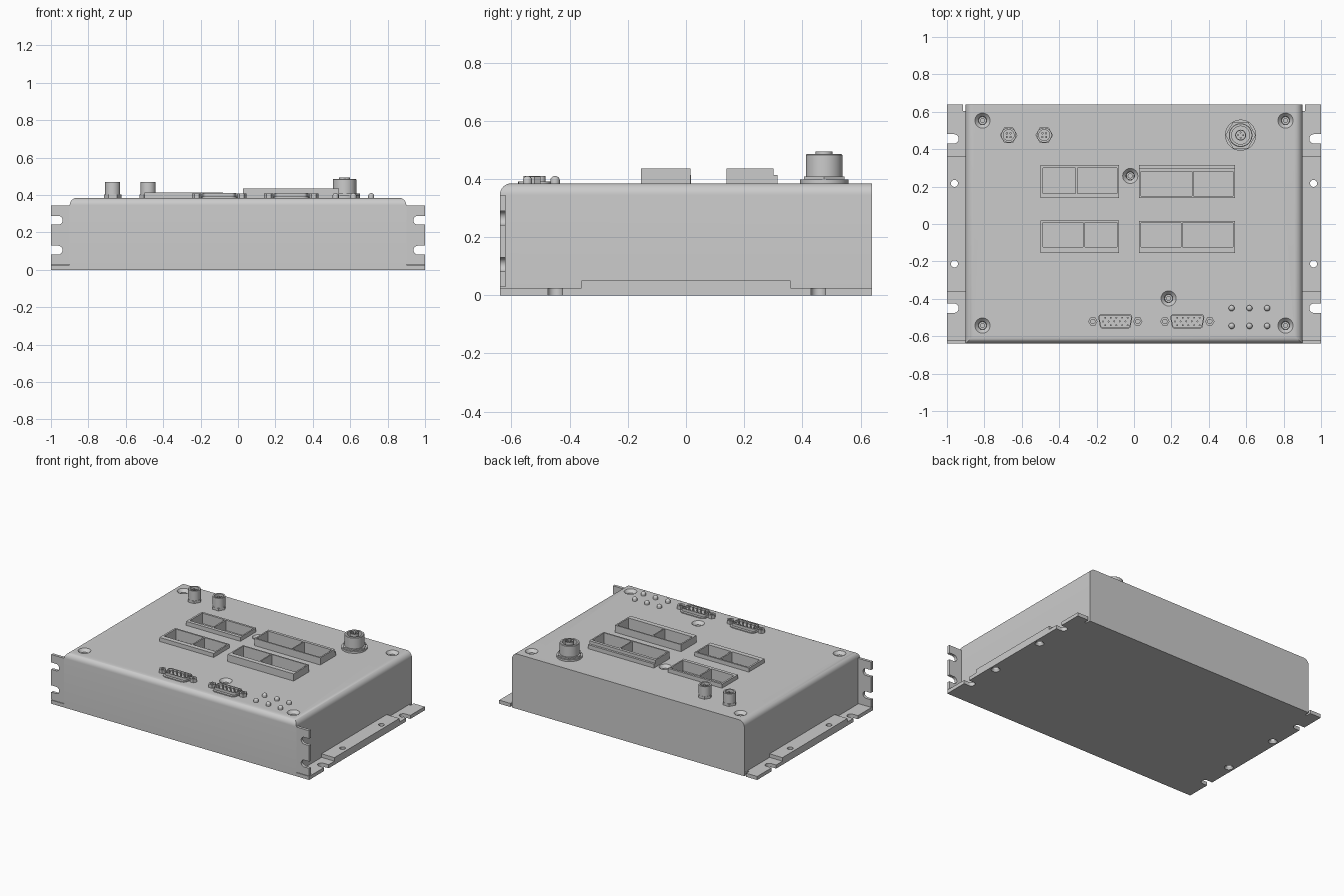
import bpy, bmesh
from math import pi, cos, sin, radians
from mathutils import Matrix, Vector

if "Cube" in bpy.data.objects:
    bpy.data.objects.remove(bpy.data.objects["Cube"])

TOP = 0.385


def finish(name, bm):
    bmesh.ops.recalc_face_normals(bm, faces=bm.faces)
    me = bpy.data.meshes.new(name)
    bm.to_mesh(me)
    bm.free()
    ob = bpy.data.objects.new(name, me)
    bpy.context.collection.objects.link(ob)
    return ob


def prism(name, pts, z0, z1):
    bm = bmesh.new()
    f = bm.faces.new([bm.verts.new((x, y, z0)) for x, y in pts])
    r = bmesh.ops.extrude_face_region(bm, geom=[f])
    bmesh.ops.translate(bm, vec=(0, 0, z1 - z0), verts=[v for v in r["geom"] if isinstance(v, bmesh.types.BMVert)])
    return finish(name, bm)


def box(name, x0, x1, y0, y1, z0, z1):
    return prism(name, [(x0, y0), (x1, y0), (x1, y1), (x0, y1)], z0, z1)


def lathe(name, profile, x, y, n=32):
    bm = bmesh.new()
    vs = [bm.verts.new((r, 0, z)) for r, z in profile]
    es = [bm.edges.new(p) for p in zip(vs, vs[1:])]
    bmesh.ops.spin(bm, geom=vs + es, cent=(0, 0, 0), axis=(0, 0, 1), angle=2 * pi, steps=n)
    bmesh.ops.remove_doubles(bm, verts=bm.verts, dist=1e-5)
    bmesh.ops.translate(bm, vec=(x, y, 0), verts=bm.verts)
    return finish(name, bm)


def cylinder(name, x, y, r, z0, z1, n=32):
    return lathe(name, [(0, z0), (r, z0), (r, z1), (0, z1)], x, y, n)


def slot(s, cy, r, z0, z1):
    # round-ended notch open towards the outer edge on side s
    arc = [(0.962 - r * sin(a), cy + r * cos(a)) for a in [pi * i / 12 for i in range(13)]]
    return prism("slot_cutter", [(s * x, y) for x, y in [(1.1, cy + r)] + arc + [(1.1, cy - r)]], z0, z1)


def cut(ob, cutters):
    bpy.context.view_layer.objects.active = ob
    for c in cutters:
        m = ob.modifiers.new("cut", "BOOLEAN")
        m.operation, m.solver, m.object = "DIFFERENCE", "EXACT", c
        bpy.ops.object.modifier_apply(modifier=m.name)


def discard(cutters):
    for c in cutters:
        bpy.data.objects.remove(c)


# Housing with rounded front and side top edges
body = box("housing", -0.9, 0.9, -0.64, 0.64, 0.025, TOP)
bm = bmesh.new()
bm.from_mesh(body.data)
edges = [e for e in bm.edges if all(v.co.z > 0.3 for v in e.verts) and not all(v.co.y > 0.6 for v in e.verts)]
bmesh.ops.bevel(bm, geom=edges, offset=0.04, segments=8, profile=0.5, affect="EDGES")
bm.to_mesh(body.data)
bm.free()

# Base plate and raised side strips with mounting slots and holes
base = box("base_plate", -1, 1, -0.64, 0.64, 0, 0.025)
base_cuts = []
for s, side in ((-1, "left"), (1, "right")):
    strip = box(side + "_strip", *sorted((s * 0.9, s)), -0.36, 0.36, 0.025, 0.05)
    base_cuts += [slot(s, y, 0.025, -0.1, 0.1) for y in (-0.45, 0.455)]
    base_cuts.append(box("relief_cutter", *sorted((s * 0.901, s * 0.914)), 0.605, 0.7, -0.1, 0.1))
    holes = [lathe("hole_cutter", [(0, -0.01), (0.035, -0.01), (0.019, 0.015), (0.019, 0.1), (0, 0.1)],
                   s * 0.96, y) for y in (-0.213, 0.217)]
    cut(strip, holes)
    base_cuts += holes

    # Front mounting ears, drawn flat then stood upright
    ear = box(side + "_front_ear", *sorted((s * 0.9, s)), 0.028, 0.345, 0, 0.02)
    ear_cuts = [slot(s, z, 0.024, -0.1, 0.1) for z in (0.105, 0.265)]
    cut(ear, ear_cuts)
    discard(ear_cuts)
    ear.data.transform(Matrix.Translation((0, -0.62, 0)) @ Matrix.Rotation(radians(90), 4, "X"))
cut(base, base_cuts)
discard(base_cuts)

# Countersunk screw wells with a small screw core in each
wells = []
for x, y in [(-0.81, 0.553), (0.81, 0.553), (-0.81, -0.543), (0.81, -0.543), (-0.02, 0.257), (0.185, -0.398)]:
    wells.append(lathe("well_cutter", [(0, 0.33), (0.022, 0.33), (0.022, 0.365), (0.041, TOP + 0.0005),
                                       (0.041, 0.45), (0, 0.45)], x, y))
    lathe("screw", [(0, 0.325), (0.0225, 0.325), (0.021, 0.352), (0.011, 0.352), (0.011, 0.34), (0, 0.34)], x, y, 24)
cut(body, wells)
discard(wells)

# Rectangular sockets: outer x, outer y, top z, two cavities in x, cavity y
sockets = [
    ((-0.5, -0.08), (0.14, 0.315), 0.413, ((-0.487, -0.313), (-0.303, -0.09)), (0.163, 0.3)),
    ((0.028, 0.54), (0.14, 0.3), 0.435, ((0.038, 0.31), (0.318, 0.53)), (0.15, 0.28)),
    ((-0.5, -0.08), (-0.155, 0.018), 0.413, ((-0.487, -0.273), (-0.263, -0.09)), (-0.122, 0.007)),
    ((0.028, 0.54), (-0.155, 0.015), 0.435, ((0.038, 0.25), (0.258, 0.53)), (-0.122, 0.006)),
]
for ox, oy, z, cells, cy in sockets:
    frame = box("socket_frame", *ox, *oy, TOP, z)
    cells = [box("cavity_cutter", *c, *cy, 0.34, 0.5) for c in cells]
    cut(frame, cells)
    cut(body, cells)
    discard(cells)
box("socket_rim", 0.028, 0.54, 0.3, 0.315, TOP, 0.413)

# Small round connectors with hex nut and four pins
for x in (-0.67, -0.48):
    y = 0.475
    cylinder("small_connector_nut", x, y, 0.047, TOP, 0.402, 6)
    lathe("small_connector_barrel", [(0.04, 0.4), (0.04, 0.47), (0.029, 0.47), (0.029, 0.425), (0, 0.425)], x, y)
    for i in range(4):
        a = pi / 4 + i * pi / 2
        cylinder("small_connector_pin", x + 0.014 * cos(a), y + 0.014 * sin(a), 0.006, 0.424, 0.46, 12)

# Large round connector with washer, nut, barrel and raised insert
x, y = 0.57, 0.475
cylinder("large_connector_washer", x, y, 0.083, TOP, 0.398, 48)
cylinder("large_connector_nut", x, y, 0.081, 0.398, 0.408, 6)
lathe("large_connector_barrel", [(0.063, 0.4), (0.063, 0.482), (0.06, 0.485), (0.048, 0.485), (0.048, 0.43),
                                 (0.029, 0.43), (0.029, 0.494), (0.024, 0.494), (0.024, 0.475), (0, 0.475)], x, y, 48)
for i in range(4):
    a = i * pi / 2
    cylinder("large_connector_pin", x + 0.014 * cos(a), y + 0.014 * sin(a), 0.005, 0.474, 0.49, 12)


# D-shaped outline with rounded corners
def d_outline(w_top, w_bottom, h, r):
    pts = []
    for i, (cx, cy) in enumerate([(w_top, h), (-w_top, h), (-w_bottom, -h), (w_bottom, -h)]):
        for k in range(6):
            a = i * pi / 2 + k * pi / 10
            pts.append((cx - (r if cx > 0 else -r) + r * cos(a), cy - (r if cy > 0 else -r) + r * sin(a)))
    return pts


# D-shaped data ports with flange, hollow shell, pins and hex standoffs
for cx in (-0.1, 0.285):
    cy = -0.521
    move = lambda pts: [(cx + px, cy + py) for px, py in pts]
    prism("data_port_flange", move(d_outline(0.1, 0.093, 0.056, 0.035)), TOP, 0.391)
    shell = prism("data_port_shell", move(d_outline(0.091, 0.083, 0.038, 0.016)), 0.39, 0.41)
    inner = prism("shell_cutter", move(d_outline(0.085, 0.077, 0.032, 0.012)), 0.396, 0.5)
    cut(shell, [inner])
    discard([inner])
    for row in range(3):
        for i in range(5):
            px = (i - 2) * 0.03 + (0.006, -0.006, 0.006)[row]
            cylinder("data_port_pin", cx + px, cy + (row - 1) * 0.02, 0.005, 0.395, 0.407, 8)
    for s in (-1, 1):
        lathe("data_port_standoff", [(0.025, TOP), (0.025, 0.409), (0.013, 0.409), (0.013, 0.392), (0, 0.392)],
              cx + s * 0.12, cy, 6)

# Domed indicator lights in a 3 by 2 grid
for x in (0.522, 0.617, 0.712):
    for y in (-0.45, -0.545):
        dome = [(0.016 * cos(a), 0.396 + 0.014 * sin(a)) for a in [pi / 2 * i / 6 for i in range(7)]]
        lathe("indicator_light", [(0.016, TOP)] + dome, x, y, 20)

# Smooth the round surfaces, keep hard edges
bpy.ops.object.select_all(action="SELECT")
bpy.context.view_layer.objects.active = body
bpy.ops.object.shade_smooth_by_angle(angle=radians(30))
